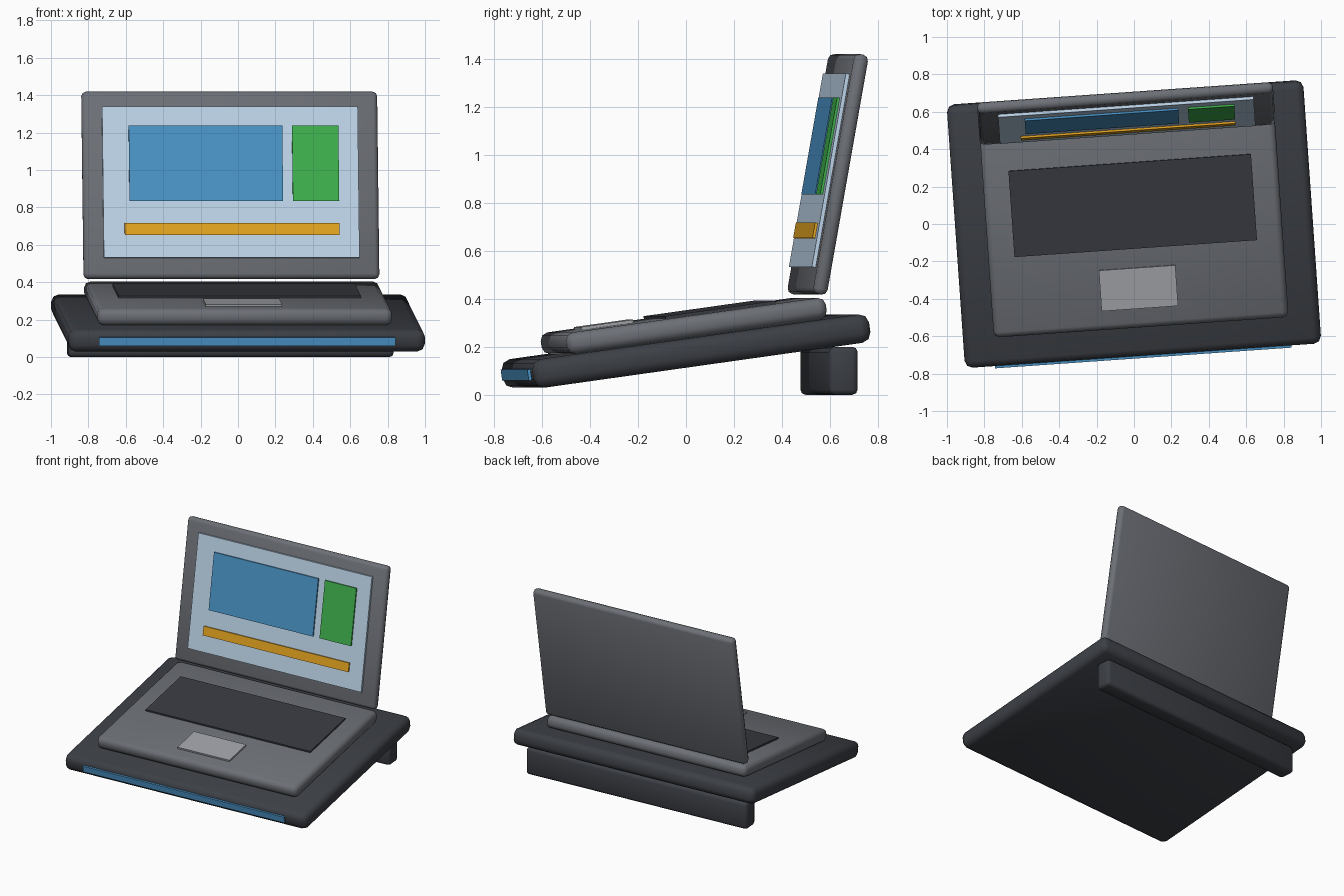
import bpy
from math import radians
from mathutils import Matrix

if "Cube" in bpy.data.objects:
    bpy.data.objects.remove(bpy.data.objects["Cube"])

# Shared frames: whole model is turned slightly; stand tilts up, lid leans back
YAW = Matrix.Rotation(radians(4), 4, 'Z')
STAND = YAW @ Matrix.Translation((0, 0, 0.1825)) @ Matrix.Rotation(radians(8), 4, 'X')
LID = YAW @ Matrix.Translation((0, 0.592, 0.918)) @ Matrix.Rotation(radians(-10), 4, 'X')


def material(name, r, g, b):
    m = bpy.data.materials.new(name)
    m.diffuse_color = (r, g, b, 1)
    m.use_nodes = True
    m.node_tree.nodes["Principled BSDF"].inputs["Base Color"].default_value = m.diffuse_color
    return m


dark = material("dark_plastic", 0.045, 0.05, 0.06)
key_dark = material("key_plastic", 0.04, 0.043, 0.052)
grey = material("grey_metal", 0.15, 0.16, 0.18)
light = material("light_grey", 0.36, 0.37, 0.4)
pale = material("pale_blue", 0.52, 0.67, 0.83)
blue = material("blue", 0.07, 0.3, 0.58)
green = material("green", 0.05, 0.44, 0.075)
orange = material("orange", 0.79, 0.38, 0.015)


def box(name, frame, centre, size, mat, bevel=0.0):
    """Box placed in a tilted frame, with optional rounded edges."""
    bpy.ops.mesh.primitive_cube_add(size=1)
    ob = bpy.context.object
    ob.name = name
    ob.data.transform(Matrix.Diagonal((*size, 1)))
    ob.data.materials.append(mat)
    if bevel:
        mod = ob.modifiers.new("round_edges", 'BEVEL')
        mod.width = bevel
        mod.segments = 2
        bpy.ops.object.modifier_apply(modifier=mod.name)
        bpy.ops.object.shade_smooth_by_angle(angle=radians(50))
    ob.matrix_world = frame @ Matrix.Translation(centre)
    return ob


# Tilted stand with rear foot and front light strip
box("stand_tray", STAND, (0, 0, 0), (1.91, 1.42, 0.12), dark, 0.04)
box("rear_foot", YAW, (0, 0.597, 0.1), (1.745, 0.12, 0.2), dark, 0.022)
box("front_strip", STAND, (0, -0.712, 0), (1.59, 0.02, 0.046), blue)

# Laptop base, keyboard area and touchpad
box("laptop_base", STAND, (0, 0.005, 0.105), (1.58, 1.095, 0.09), grey, 0.032)
box("keyboard", STAND, (0, 0.122, 0.152), (1.30, 0.465, 0.02), key_dark)
box("touchpad", STAND, (0, -0.325, 0.152), (0.41, 0.22, 0.02), light)

# Lid with display and coloured panes
box("lid", LID, (0, 0, 0), (1.585, 0.06, 1.015), grey, 0.024)
box("display", LID, (0, -0.035, 0.01), (1.37, 0.022, 0.818), pale)
for name, x, z, w, h, mat in (
    ("main_pane", -0.133, 0.111, 0.823, 0.41, blue),
    ("side_pane", 0.455, 0.111, 0.248, 0.41, green),
    ("bottom_bar", 0.003, -0.246, 1.15, 0.065, orange),
):
    box(name, LID, (x, -0.048, z), (w, 0.018, h), mat)
